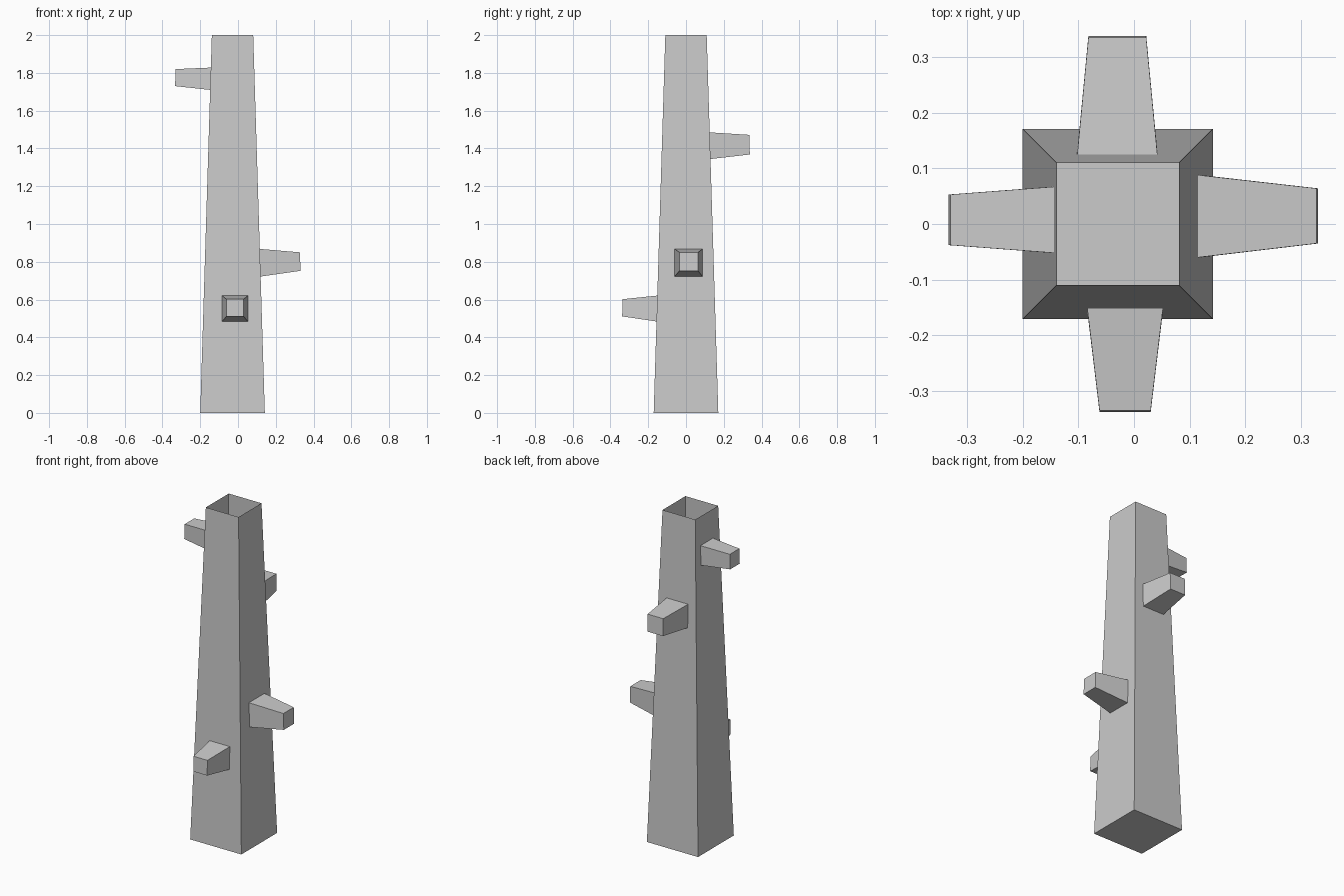
import bpy, bmesh, math
from mathutils import Vector, Matrix

if "Cube" in bpy.data.objects:
    bpy.data.objects.remove(bpy.data.objects["Cube"])

CX = -0.029                  # trunk axis offset in x
BOT, TOP, H = 0.171, 0.1095, 2.0
SLOPE = (BOT - TOP) / H

grey = bpy.data.materials.new("bark grey")
grey.diffuse_color = (0.6, 0.6, 0.6, 1)
grey.use_nodes = True
grey.node_tree.nodes["Principled BSDF"].inputs["Base Color"].default_value = grey.diffuse_color


def make_object(name, rings, cap_start, cap_end):
    """Skin consecutive four-point rings, optionally capping the ends."""
    bm = bmesh.new()
    loops = [[bm.verts.new(p) for p in ring] for ring in rings]
    for a, b in zip(loops, loops[1:]):
        for i in range(4):
            j = (i + 1) % 4
            bm.faces.new((a[i], a[j], b[j], b[i]))
    if cap_start:
        bm.faces.new(loops[0][::-1])
    if cap_end:
        bm.faces.new(loops[-1])
    mesh = bpy.data.meshes.new(name)
    bm.to_mesh(mesh)
    bm.free()
    mesh.materials.append(grey)
    obj = bpy.data.objects.new(name, mesh)
    bpy.context.collection.objects.link(obj)
    return obj


SIGNS = [(-1, -1), (1, -1), (1, 1), (-1, 1)]

# Tapered hollow trunk: floor at the bottom, open at the top
make_object("trunk", [[(CX + sx * r, sy * r, z) for sx, sy in SIGNS]
                      for r, z in ((BOT, 0), (TOP, H))], True, False)


def stub(name, angle, base, tip, reach):
    """Tapered stub growing from a trunk side; base/tip = (side0, side1, z0, z1)."""
    turn = Matrix.Rotation(math.radians(angle), 3, 'Z')

    def ring(box, extra):
        s0, s1, z0, z1 = box
        pts = [(s0, z0), (s1, z0), (s1, z1), (s0, z1)]
        # both ends lie parallel to the leaning trunk side
        return [turn @ Vector((BOT - SLOPE * z + extra, s, z)) + Vector((CX, 0, 0))
                for s, z in pts]

    depth = reach - (BOT - SLOPE * tip[2])
    make_object(name, [ring(base, 0), ring(tip, depth)], False, True)


# Four broken branch stubs, one per side
stub("right_branch", 0, (-0.060, 0.088, 0.722, 0.868), (-0.035, 0.064, 0.752, 0.850), 0.360)
stub("back_branch", 90, (-0.071, 0.073, 1.344, 1.485), (-0.051, 0.053, 1.368, 1.472), 0.338)
stub("left_branch", 180, (-0.067, 0.052, 1.710, 1.828), (-0.053, 0.038, 1.730, 1.820), 0.304)
stub("front_branch", 270, (-0.055, 0.081, 0.484, 0.621), (-0.033, 0.059, 0.511, 0.602), 0.338)
